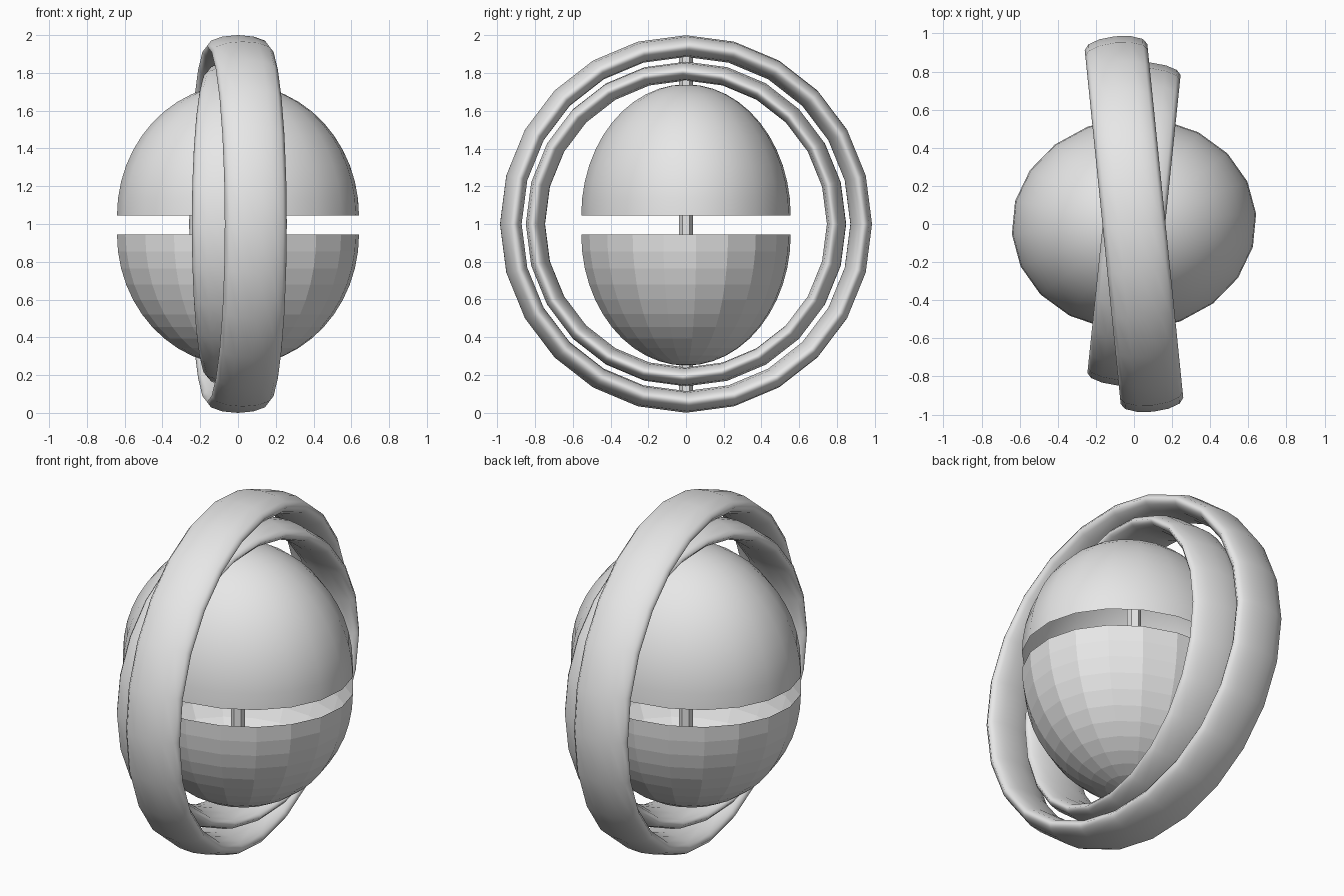
import bpy, bmesh
from math import sin, cos, pi, radians

if "Cube" in bpy.data.objects:
    bpy.data.objects.remove(bpy.data.objects["Cube"])

grey = bpy.data.materials.new("light_grey")
grey.diffuse_color = (0.8, 0.8, 0.8, 1)
grey.use_nodes = True
grey.node_tree.nodes["Principled BSDF"].inputs["Base Color"].default_value = grey.diffuse_color


def finish(obj, name, smooth):
    obj.name = name
    obj.data.materials.clear()
    obj.data.materials.append(grey)
    for p in obj.data.polygons:
        p.use_smooth = smooth


def ring(name, outer, inner, half_width, turn):
    """Upright ring with a wide oval cross-section, turned about the vertical axis."""
    minor = (outer - inner) / 2
    bpy.ops.mesh.primitive_torus_add(
        major_segments=24, minor_segments=12,
        major_radius=(outer + inner) / 2, minor_radius=minor,
        location=(0, 0, 1), rotation=(0, pi / 2, radians(turn)))
    obj = bpy.context.object
    obj.scale = (1, 0.99, half_width / minor)
    finish(obj, name, True)


def half_shell(name, base, height, smooth, segs=20, rows=12):
    """Open half ellipsoid; a negative height makes it hang down."""
    bm = bmesh.new()
    loops = []
    for r in range(rows):
        a = r / rows * pi / 2
        loops.append([bm.verts.new((0.643 * cos(a) * cos(2 * pi * i / segs),
                                    0.557 * cos(a) * sin(2 * pi * i / segs),
                                    height * sin(a))) for i in range(segs)])
    pole = bm.verts.new((0, 0, height))
    for i in range(segs):
        j = (i + 1) % segs
        for lo, hi in zip(loops, loops[1:]):
            bm.faces.new((lo[i], lo[j], hi[j], hi[i]))
        bm.faces.new((loops[-1][i], loops[-1][j], pole))
    if height < 0:
        bmesh.ops.reverse_faces(bm, faces=bm.faces[:])
    mesh = bpy.data.meshes.new(name)
    bm.to_mesh(mesh)
    bm.free()
    obj = bpy.data.objects.new(name, mesh)
    bpy.context.collection.objects.link(obj)
    obj.location.z = base
    obj.rotation_euler.z = radians(4.8)
    finish(obj, name, smooth)


# Two crossing rings
ring("outer_ring", 1.0, 0.885, 0.165, 5.8)
ring("inner_ring", 0.86, 0.76, 0.163, -5.9)

# Body halves with a gap between them
half_shell("upper_shell", 1.045, 0.695, True)
half_shell("lower_shell", 0.945, -0.695, False)

# Central axle through body and rings
bpy.ops.mesh.primitive_cylinder_add(vertices=6, radius=0.038, depth=1.84,
                                    location=(0, 0, 1))
finish(bpy.context.object, "axle", False)
